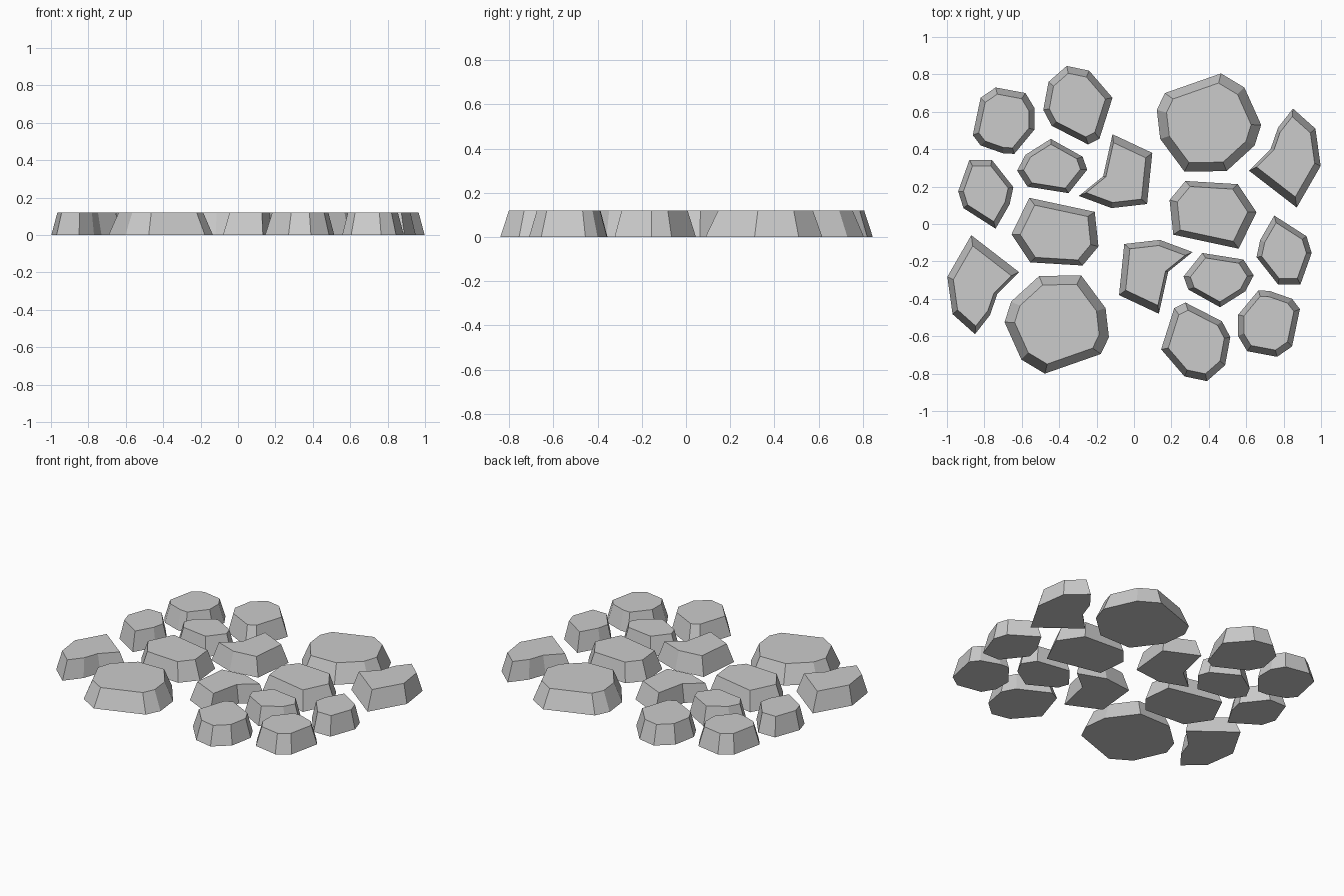
import bpy, bmesh
from mathutils import Vector

if "Cube" in bpy.data.objects:
    bpy.data.objects.remove(bpy.data.objects["Cube"])

HEIGHT = 0.12   # stone thickness
TAPER = 0.81    # top outline relative to the base outline


def stone(name, outline):
    """Flat-topped stone: base outline extruded up and tapered to its centre."""
    pts = [Vector((x, y, 0)) for x, y in outline]
    centre = sum(pts, Vector()) / len(pts)
    bm = bmesh.new()
    base = [bm.verts.new(p) for p in pts]
    top = [bm.verts.new(centre + (p - centre) * TAPER + Vector((0, 0, HEIGHT))) for p in pts]
    bm.faces.new(base)
    bm.faces.new(top)
    n = len(pts)
    for i in range(n):
        j = (i + 1) % n
        bm.faces.new((base[i], base[j], top[j], top[i]))
    bmesh.ops.recalc_face_normals(bm, faces=bm.faces)
    mesh = bpy.data.meshes.new(name)
    bm.to_mesh(mesh)
    bm.free()
    bpy.context.collection.objects.link(bpy.data.objects.new(name, mesh))


# name: (base outline, small shift of the half-turned twin)
STONES = {
    "large_stone": ([(.165, .70), (.465, .805), (.59, .73), (.68, .53), (.645, .42),
                     (.495, .283), (.27, .28), (.14, .455), (.122, .61)], (-.012, .005)),
    "bent_stone": ([(.85, .617), (.97, .51), (.998, .31), (.87, .088), (.615, .285),
                    (.73, .40), (.77, .515)], (0, .028)),
    "round_stone": ([(-.74, .73), (-.58, .70), (-.532, .62), (-.532, .505), (-.64, .375),
                     (-.70, .378), (-.82, .42), (-.862, .475), (-.82, .675)], (.025, .02)),
    "upright_stone": ([(-.36, .845), (-.24, .82), (-.115, .675), (-.185, .455), (-.245, .425),
                       (-.44, .525), (-.485, .61), (-.457, .76)], (.03, .005)),
    "small_stone": ([(-.445, .455), (-.275, .36), (-.25, .29), (-.35, .165), (-.57, .20),
                     (-.625, .285), (-.58, .37)], (.015, .01)),
    "notched_stone": ([(-.115, .48), (.098, .38), (.07, .107), (-.12, .085), (-.295, .15),
                       (-.165, .255)], (.018, 0)),
    "side_stone": ([(-.88, .343), (-.76, .343), (-.645, .197), (-.665, .105), (-.74, -.025),
                    (-.912, .085), (-.94, .175)], (.01, .02)),
    "middle_stone": ([(-.56, .14), (-.21, .065), (-.19, -.12), (-.275, -.222), (-.555, -.205),
                      (-.655, -.055)], (0, .008)),
}

# Each stone plus its twin turned half round the centre
for name, (outline, (dx, dy)) in STONES.items():
    stone(name, outline)
    stone(name + "_twin", [(dx - x, dy - y) for x, y in outline])
